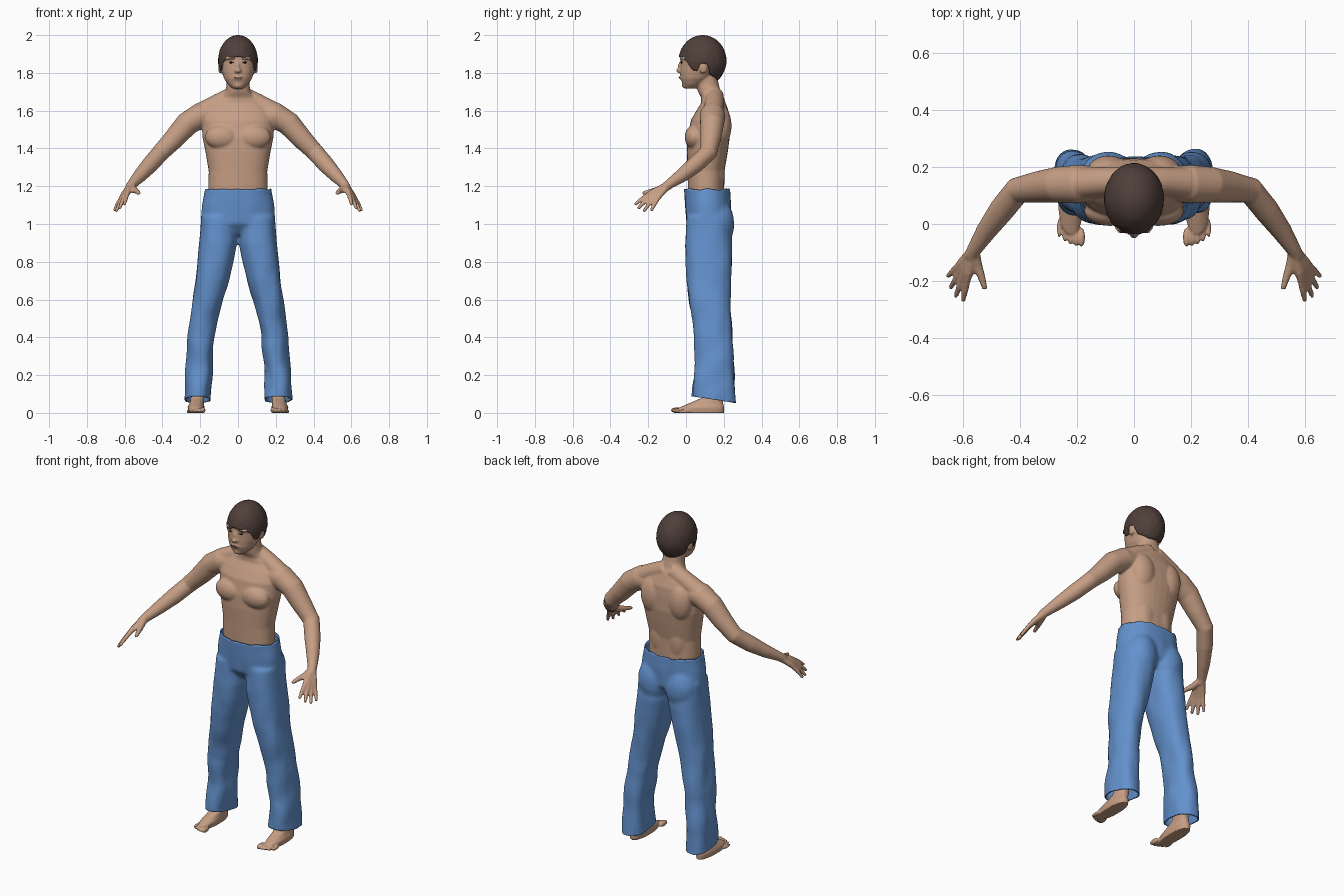
import bpy, bmesh, math
from mathutils import Vector, Matrix, noise

default_cube = bpy.data.objects.get("Cube")
if default_cube:
    bpy.data.objects.remove(default_cube, do_unlink=True)


def material(name, red, green, blue):
    mat = bpy.data.materials.new(name)
    mat.use_nodes = True
    color = (red, green, blue, 1)
    mat.diffuse_color = color
    shader = mat.node_tree.nodes["Principled BSDF"]
    shader.inputs["Base Color"].default_value = color
    shader.inputs["Roughness"].default_value = 0.8
    return mat


SKIN = material("skin", .56, .34, .23)
LIPS = material("lips", .36, .18, .13)
HAIR = material("dark brown hair", .08, .05, .042)
DENIM = material("blue cloth", .125, .285, .61)
DARK = material("eye black", .02, .014, .012)


def add_object(name, bm, mat):
    bmesh.ops.recalc_face_normals(bm, faces=bm.faces)
    mesh = bpy.data.meshes.new(name)
    bm.to_mesh(mesh)
    bm.free()
    mesh.materials.append(mat)
    mesh.shade_smooth()
    obj = bpy.data.objects.new(name, mesh)
    bpy.context.collection.objects.link(obj)
    return obj


def loft(bm, rows, side=1, segments=32):
    """Skin rings: (x, y, z, rx, ry) stay level, (x, y, z, r) follow the path."""
    points = [Vector((side * r[0], r[1], r[2])) for r in rows]
    rings = []
    for i, row in enumerate(rows):
        along = points[min(i + 1, len(rows) - 1)] - points[max(i - 1, 0)]
        turn = along.to_track_quat('Z', 'Y')
        ring = []
        for k in range(segments):
            angle = math.tau * k / segments
            c, s = math.cos(angle), math.sin(angle)
            if len(row) == 5:
                c, s = [math.copysign(abs(v) ** .88, v) for v in (c, s)]
                offset = Vector((c * row[3], s * row[4], 0))
            else:
                offset = turn @ Vector((c, s, 0)) * row[3]
            ring.append(bm.verts.new(points[i] + offset))
        rings.append(ring)
    for a, b in zip(rings, rings[1:]):
        for k in range(segments):
            n = (k + 1) % segments
            bm.faces.new((a[k], a[n], b[n], b[k]))
    bm.faces.new(rings[0][::-1])
    bm.faces.new(rings[-1])


def blob(bm, center, radii):
    place = Matrix.Translation(center) @ Matrix.Diagonal((*radii, 1))
    bmesh.ops.create_uvsphere(bm, u_segments=24, v_segments=14, radius=1, matrix=place)


def fuse(name, bm, mat, voxel, smoothing):
    """Merge overlapping volumes into one smooth surface."""
    obj = add_object(name, bm, mat)
    remesh = obj.modifiers.new("fuse", 'REMESH')
    remesh.mode = 'VOXEL'
    remesh.voxel_size = voxel
    soften = obj.modifiers.new("soften", 'SMOOTH')
    soften.factor, soften.iterations = .5, smoothing
    bpy.context.view_layer.update()
    graph = bpy.context.evaluated_depsgraph_get()
    mesh = bpy.data.meshes.new_from_object(obj.evaluated_get(graph))
    obj.modifiers.clear()
    obj.data = mesh
    if not mesh.materials:
        mesh.materials.append(mat)
    mesh.shade_smooth()
    return obj


# Torso and neck
body = bmesh.new()
loft(body, [(0, .11, 1.05, .14, .09), (0, .106, 1.18, .158, .096), (0, .106, 1.28, .155, .098),
            (0, .113, 1.38, .172, .108), (0, .12, 1.46, .188, .112), (0, .128, 1.55, .192, .102),
            (0, .14, 1.6, .18, .085), (0, .145, 1.64, .14, .065), (0, .14, 1.67, .09, .06),
            (0, .124, 1.7, .067, .06), (0, .115, 1.74, .06, .058), (0, .1, 1.82, .06, .06)])
# Head
loft(body, [(0, .022, 1.717, .03, .03), (0, .034, 1.74, .054, .052), (0, .05, 1.77, .074, .078),
            (0, .07, 1.81, .088, .1), (0, .085, 1.86, .095, .115), (0, .087, 1.91, .093, .113),
            (0, .088, 1.96, .065, .08), (0, .09, 1.98, .03, .04)])
blob(body, (0, -.033, 1.812), (.018, .02, .013))
blob(body, (0, -.026, 1.832), (.011, .018, .03))
blob(body, (0, -.02, 1.776), (.03, .016, .014))
blob(body, (0, -.003, 1.735), (.026, .02, .018))
for side in (-1, 1):
    # Ears, brows, chest, shoulder blades
    blob(body, (side * .095, .092, 1.83), (.01, .022, .034))
    blob(body, (side * .035, -.01, 1.877), (.034, .022, .01))
    blob(body, (side * .085, .045, 1.46), (.09, .052, .065))
    blob(body, (side * .09, .185, 1.52), (.075, .056, .11))
    blob(body, (side * .055, .165, 1.27), (.06, .04, .12))
    # Trapezius and arm
    loft(body, [(.02, .15, 1.68, .05), (.1, .15, 1.642, .05), (.2, .142, 1.585, .055)], side)
    loft(body, [(.12, .142, 1.58, .06), (.2, .14, 1.574, .068), (.27, .138, 1.53, .063),
                (.34, .13, 1.45, .055), (.41, .118, 1.378, .047), (.465, .05, 1.315, .045),
                (.52, -.025, 1.255, .036), (.562, -.09, 1.21, .026), (.575, -.115, 1.19, .024)], side)
    # Hand: every finger runs from the wrist, so the roots form the palm
    wrist = Vector((.564, -.092, 1.207))
    tips = [(.602, -.272, 1.102), (.628, -.256, 1.08), (.646, -.225, 1.066), (.656, -.185, 1.07)]
    for tip in tips:
        reach = Vector(tip) - wrist
        finger = []
        for part, lift, radius in ((0, 0, .02), (.25, .006, .018), (.45, .012, .016),
                                   (.6, .012, .0125), (.8, .008, .0115), (1, 0, .009)):
            finger.append((*(wrist + reach * part + Vector((0, 0, lift))), radius))
        loft(body, finger, side, 12)
    loft(body, [(.562, -.1, 1.2, .02), (.55, -.15, 1.18, .018), (.535, -.19, 1.172, .0135),
                (.524, -.23, 1.162, .01)], side, 12)
skin_body = fuse("upper_body", body, SKIN, .006, 5)

# Feet
for side, label in ((-1, "right"), (1, "left")):
    foot = bmesh.new()
    loft(foot, [(.222, .083, -.003, .04, .118), (.222, .083, .028, .045, .12),
                (.219, .105, .05, .038, .092), (.214, .14, .08, .036, .054),
                (.212, .15, .13, .036, .042), (.21, .15, .28, .045, .05)], side)
    for toe in range(5):
        size = .016 - .0015 * toe
        center = (side * (.185 + .0195 * toe), -.047 + .002 * toe ** 2, size - .002)
        blob(foot, center, (size * .8, .034, size))
    foot_obj = fuse(label + "_foot", foot, SKIN, .005, 3)
    for vert in foot_obj.data.vertices:
        vert.co.z = max(vert.co.z, 0)

# Trousers: hips, seat and two legs
cloth = bmesh.new()
loft(cloth, [(0, .12, .945, .12, .07), (0, .118, 1, .198, .115), (0, .116, 1.1, .19, .122),
             (0, .113, 1.18, .175, .122), (0, .113, 1.22, .173, .122)])
for side in (-1, 1):
    blob(cloth, (side * .092, .165, 1.0), (.095, .092, .13))
    loft(cloth, [(.1, .118, 1.04, .095, .115), (.105, .12, .9, .1, .125), (.12, .12, .8, .096, .123),
                 (.138, .12, .7, .089, .118), (.161, .126, .6, .081, .111),
                 (.179, .135, .5, .074, .105), (.196, .145, .4, .071, .101),
                 (.207, .15, .25, .07, .102), (.213, .149, .1, .071, .113),
                 (.214, .15, .02, .072, .116)], side)
trousers = fuse("trousers", cloth, DENIM, .01, 6)
cut = bmesh.new()
cut.from_mesh(trousers.data)
cut.normal_update()
# Cloth folds, stronger below the knee
for vert in cut.verts:
    x, y, z = vert.co
    strength = .004 + .006 * max(0, min(1, (.8 - z) / .5))
    vert.co += vert.normal * strength * noise.noise(Vector((x * 14, y * 14, z * 7)))
# Open waist and slanted hems
for origin, normal, top in (((0, 0, 1.183), (0, 0, 1), True), ((0, .15, .07), (0, .15, 1), False)):
    bmesh.ops.bisect_plane(cut, geom=cut.verts[:] + cut.edges[:] + cut.faces[:], plane_co=origin,
                           plane_no=normal, clear_outer=top, clear_inner=not top)
for vert in cut.verts:
    if vert.is_boundary and vert.co.z > 1:
        vert.co.z += .008 * noise.noise(vert.co * 22)
cut.to_mesh(trousers.data)
cut.free()
trousers.data.shade_smooth()
shell = trousers.modifiers.new("cloth thickness", 'SOLIDIFY')
shell.thickness, shell.offset = .007, -1

# Hair cap: (angle from the front, how far it reaches down from the crown)
hairline = [(0, 81), (30, 84), (50, 93), (62, 112), (76, 114), (84, 96), (103, 98),
            (112, 124), (150, 138), (180, 139)]


def hair_reach(angle):
    for (a, low), (b, high) in zip(hairline, hairline[1:]):
        if angle <= b:
            return math.radians(low + (high - low) * (angle - a) / (b - a))
    return math.radians(hairline[-1][1])


hair = bmesh.new()
columns, steps = 96, 22
crown = hair.verts.new((0, .088, 2))
previous = None
for step in range(1, steps + 1):
    ring = []
    for column in range(columns):
        around = math.tau * column / columns
        down = hair_reach(math.degrees(min(around, math.tau - around))) * step / steps
        way = Vector((math.sin(around) * math.sin(down), -math.cos(around) * math.sin(down),
                      math.cos(down)))
        swell = 1 + .03 * noise.noise(way * 5) * step / steps
        ring.append(hair.verts.new((way.x * .105 * swell, .088 + way.y * .126 * swell,
                                    1.865 + way.z * .135)))
    for k in range(columns):
        n = (k + 1) % columns
        if previous:
            hair.faces.new((previous[k], previous[n], ring[n], ring[k]))
        else:
            hair.faces.new((crown, ring[n], ring[k]))
    previous = ring
hair_cap = add_object("hair", hair, HAIR)
depth = hair_cap.modifiers.new("hair thickness", 'SOLIDIFY')
depth.thickness, depth.offset = .02, -1

# Painted face details, set on the surface
bpy.context.view_layer.update()


def face_plate(name, x, z, width, height, mat):
    hit, spot, normal, index = skin_body.ray_cast(Vector((x, -1, z)), Vector((0, 1, 0)))
    if hit:
        plate = bmesh.new()
        turn = normal.to_track_quat('Z', 'Y').to_matrix().to_4x4()
        bmesh.ops.create_uvsphere(plate, u_segments=16, v_segments=8, radius=1,
                                  matrix=Matrix.Translation(spot) @ turn
                                  @ Matrix.Diagonal((width, height, .003, 1)))
        add_object(name, plate, mat)


for side, label in ((-1, "right"), (1, "left")):
    face_plate(label + "_eyebrow", side * .037, 1.874, .021, .0035, HAIR)
    face_plate(label + "_eye", side * .036, 1.855, .013, .0045, DARK)
face_plate("mouth", 0, 1.775, .023, .005, LIPS)
